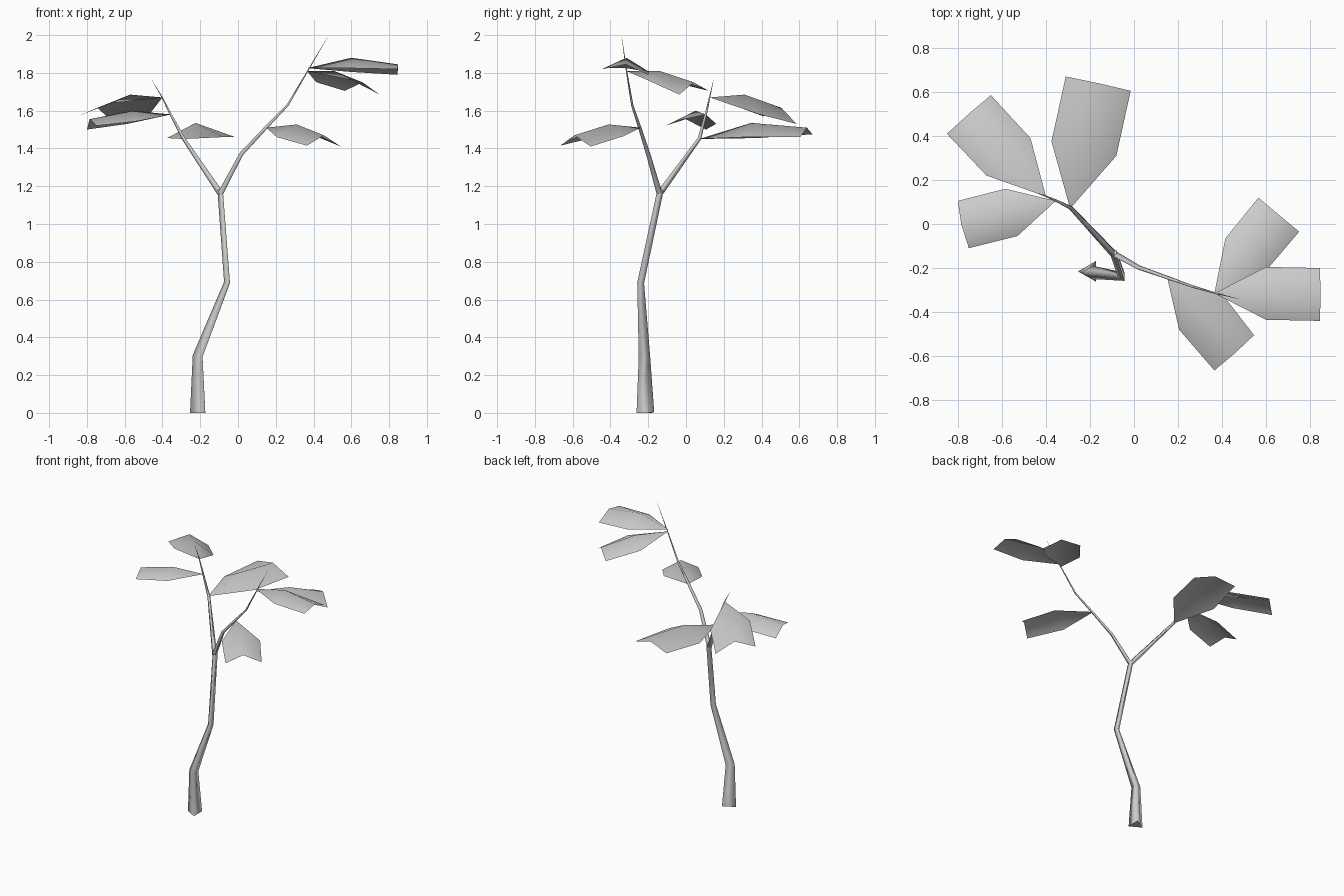
import bpy, bmesh, math
from mathutils import Vector

cube = bpy.data.objects.get("Cube")
if cube:
    bpy.data.objects.remove(cube, do_unlink=True)

grey = bpy.data.materials.new("plain_grey")
grey.use_nodes = True
colour = (0.6, 0.6, 0.6, 1)
grey.diffuse_color = colour
grey.node_tree.nodes["Principled BSDF"].inputs["Base Color"].default_value = colour


def finish(name, bm):
    mesh = bpy.data.meshes.new(name)
    bm.to_mesh(mesh)
    bm.free()
    mesh.materials.append(grey)
    ob = bpy.data.objects.new(name, mesh)
    bpy.context.collection.objects.link(ob)
    return ob


def limb(name, path, sides=3):
    """Tapered smooth tube through (x, y, z, radius) points."""
    bm = bmesh.new()
    pts = [Vector(p[:3]) for p in path]
    rings = []
    for i, p in enumerate(pts):
        tangent = Vector((0, 0, 0))
        if i > 0:
            tangent += (p - pts[i - 1]).normalized()
        if i < len(pts) - 1:
            tangent += (pts[i + 1] - p).normalized()
        tangent.normalize()
        u = Vector((-1, 0, 0))
        u = (u - tangent * u.dot(tangent)).normalized()
        v = tangent.cross(u)
        ring = []
        for k in range(sides):
            a = math.tau * k / sides
            ring.append(bm.verts.new(p + path[i][3] * (u * math.cos(a) + v * math.sin(a))))
        rings.append(ring)
    for a, b in zip(rings, rings[1:]):
        for k in range(sides):
            n = (k + 1) % sides
            bm.faces.new((a[k], a[n], b[n], b[k])).smooth = True
    bm.faces.new(rings[0][::-1])
    bm.faces.new(rings[-1])
    return finish(name, bm)


def leaf(name, base, side_a, ridge, side_b, tip_a, tip, tip_b):
    """Leaf folded along its midrib, with a blunt end."""
    bm = bmesh.new()
    b, sa, r, sb, ta, t, tb = [bm.verts.new(p) for p in
                               (base, side_a, ridge, side_b, tip_a, tip, tip_b)]
    for f in ((b, sa, r), (b, r, sb), (sa, ta, t, r), (r, t, tb, sb)):
        bm.faces.new(f).smooth = True
    bm.normal_update()
    if sum(f.normal.z for f in bm.faces) < 0:
        bmesh.ops.reverse_faces(bm, faces=bm.faces[:])
    return finish(name, bm)


# Trunk and the two forked branches
limb("trunk", [(-.2, -.215, 0, .054), (-.205, -.22, .3, .035),
               (-.053, -.24, .69, .021), (-.09, -.135, 1.18, .019)])
limb("left_branch", [(-.09, -.14, 1.16, .019), (-.285, .07, 1.45, .011),
                     (-.355, .105, 1.58, .007), (-.4, .125, 1.67, .004),
                     (-.455, .145, 1.76, .0005)])
limb("right_branch", [(-.09, -.14, 1.16, .018), (.02, -.2, 1.37, .013),
                      (.15, -.245, 1.51, .01), (.265, -.285, 1.63, .007),
                      (.37, -.315, 1.81, .004), (.475, -.34, 1.99, .0005)])

# Leaves on the left branch
leaf("left_top_leaf", (-.4, .125, 1.67), (-.47, .39, 1.58), (-.57, .31, 1.685),
     (-.67, .22, 1.64), (-.65, .585, 1.53), (-.745, .505, 1.615), (-.85, .41, 1.57))
leaf("left_side_leaf", (-.355, .105, 1.58), (-.585, .16, 1.53), (-.56, .05, 1.6),
     (-.53, -.055, 1.545), (-.8, .105, 1.5), (-.785, 0, 1.555), (-.75, -.11, 1.52))
leaf("left_back_leaf", (-.29, .07, 1.45), (-.375, .375, 1.455), (-.225, .345, 1.535),
     (-.08, .31, 1.46), (-.31, .67, 1.475), (-.165, .64, 1.51), (-.015, .605, 1.46))

# Leaves on the right branch
leaf("right_front_leaf", (.15, -.24, 1.51), (.205, -.48, 1.46), (.31, -.41, 1.527),
     (.41, -.33, 1.465), (.365, -.665, 1.415), (.455, -.59, 1.47), (.545, -.505, 1.41))
leaf("right_top_leaf", (.365, -.315, 1.825), (.6, -.195, 1.805), (.6, -.315, 1.88),
     (.6, -.435, 1.825), (.845, -.2, 1.79), (.847, -.32, 1.845), (.845, -.44, 1.82))
leaf("right_back_leaf", (.365, -.315, 1.81), (.415, -.065, 1.75), (.51, -.14, 1.81),
     (.61, -.2, 1.76), (.565, .12, 1.705), (.66, .04, 1.75), (.75, -.035, 1.685))
